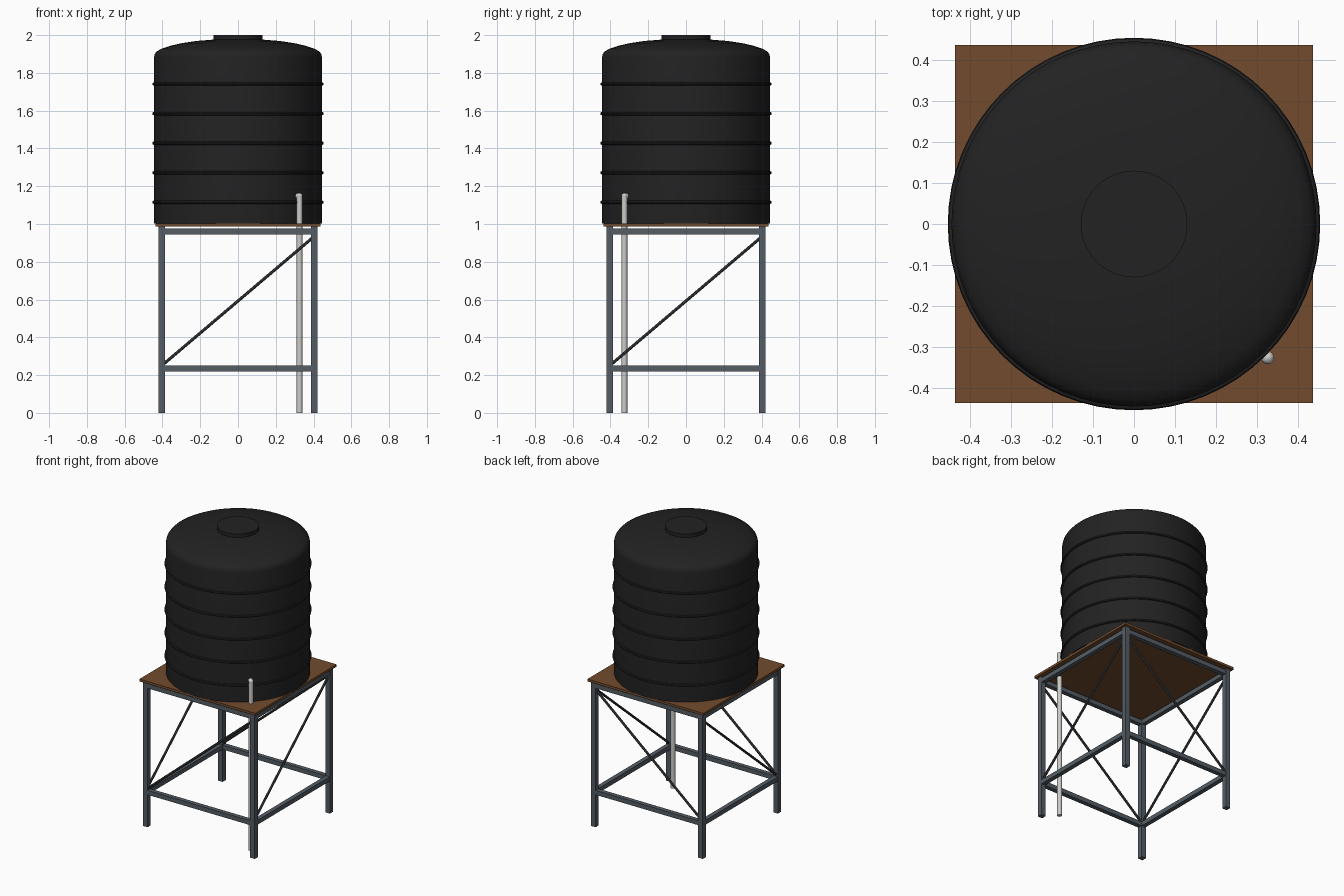
import bpy, bmesh, math
from mathutils import Vector

cube = bpy.data.objects.get("Cube")
if cube:
    bpy.data.objects.remove(cube, do_unlink=True)


def material(name, rgb):
    m = bpy.data.materials.new(name)
    m.use_nodes = True
    m.diffuse_color = (*rgb, 1)
    m.node_tree.nodes["Principled BSDF"].inputs["Base Color"].default_value = (*rgb, 1)
    return m


BLACK = material("black plastic", (0.016, 0.016, 0.016))
STEEL = material("blue grey steel", (0.09, 0.11, 0.13))
DARK = material("dark steel", (0.05, 0.055, 0.06))
WOOD = material("brown wood", (0.17, 0.07, 0.026))
PIPE = material("pale grey pipe", (0.6, 0.6, 0.58))


def finish(name, mat, smooth=False):
    ob = bpy.context.object
    ob.name = name
    ob.data.materials.append(mat)
    if smooth:
        bpy.ops.object.shade_smooth_by_angle(angle=math.radians(35))
    return ob


def box(name, centre, size, mat):
    bpy.ops.mesh.primitive_cube_add(size=1, location=centre)
    bpy.context.object.scale = size
    bpy.ops.object.transform_apply(location=False, rotation=False)
    return finish(name, mat)


def rod(name, a, b, radius, mat, sides=16):
    a, b = Vector(a), Vector(b)
    bpy.ops.mesh.primitive_cylinder_add(vertices=sides, radius=radius, depth=(b - a).length,
                                        location=(a + b) / 2)
    bpy.context.object.rotation_euler = (b - a).to_track_quat("Z", "Y").to_euler()
    return finish(name, mat, True)


def lathe(name, profile, mat, sides=64):
    bm = bmesh.new()
    verts = [bm.verts.new((r, 0, z)) for r, z in profile]
    edges = [bm.edges.new(pair) for pair in zip(verts, verts[1:])]
    bmesh.ops.spin(bm, geom=verts + edges, axis=(0, 0, 1), cent=(0, 0, 0),
                   steps=sides, angle=math.tau)
    bmesh.ops.remove_doubles(bm, verts=bm.verts, dist=0.0001)
    bmesh.ops.recalc_face_normals(bm, faces=bm.faces)
    me = bpy.data.meshes.new(name)
    bm.to_mesh(me)
    bm.free()
    ob = bpy.data.objects.new(name, me)
    bpy.context.collection.objects.link(ob)
    bpy.ops.object.select_all(action="DESELECT")
    bpy.context.view_layer.objects.active = ob
    ob.select_set(True)
    return finish(name, mat, True)


# Stand: legs, two rings of rails and one diagonal brace per side
LEG = 0.404
for sx in (-1, 1):
    for sy in (-1, 1):
        box("leg", (sx * LEG, sy * LEG, 0.493), (0.034, 0.034, 0.986), STEEL)
for s in (-1, 1):
    for z in (0.235, 0.96):
        box("rail_across", (0, s * LEG, z), (2 * LEG, 0.03, 0.03), STEEL)
        box("rail_along", (s * LEG, 0, z), (0.03, 2 * LEG, 0.03), STEEL)
    rod("brace_across", (-LEG, s * LEG, 0.25), (LEG, s * LEG, 0.935), 0.008, DARK, 8)
    rod("brace_along", (s * LEG, -LEG, 0.25), (s * LEG, LEG, 0.935), 0.008, DARK, 8)

# Platform
box("platform", (0, 0, 0.994), (0.874, 0.874, 0.016), WOOD)

# Tank with rounded shoulder and shallow dome
lathe("tank", [(0, 1.002), (0.445, 1.002), (0.445, 1.88), (0.441, 1.9), (0.43, 1.914),
               (0.405, 1.928), (0.36, 1.943), (0.3, 1.957), (0.22, 1.969),
               (0.12, 1.977), (0, 1.98)], BLACK)
for i in range(5):
    bpy.ops.mesh.primitive_torus_add(major_segments=64, minor_segments=8, major_radius=0.445,
                                     minor_radius=0.009, location=(0, 0, 1.115 + i * 0.1565))
    finish("tank_rib", BLACK, True)

# Lid
rod("lid", (0, 0, 1.96), (0, 0, 2.0), 0.13, BLACK, 48)

# Outlet pipe with an elbow into the tank
P = 0.326
rod("outlet_pipe", (P, -P, 0), (P, -P, 1.15), 0.015, PIPE)
rod("outlet_spout", (P, -P, 1.148), (P - 0.03, 0.03 - P, 1.148), 0.015, PIPE)
bpy.ops.mesh.primitive_uv_sphere_add(segments=16, ring_count=8, radius=0.016,
                                     location=(P, -P, 1.148))
finish("outlet_elbow", PIPE, True)
